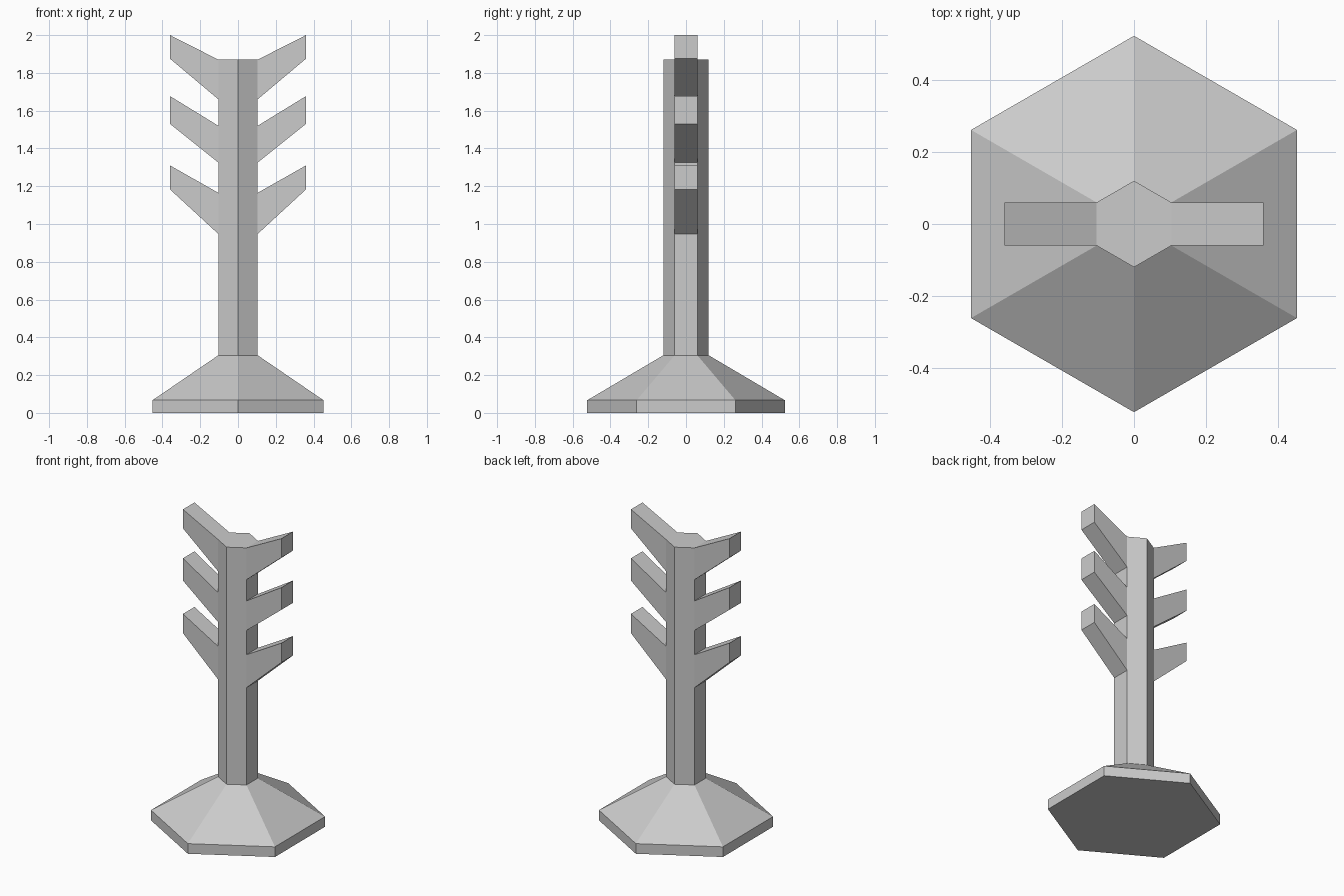
import bpy, bmesh
from math import sin, cos, pi

if "Cube" in bpy.data.objects:
    bpy.data.objects.remove(bpy.data.objects["Cube"])


def make_object(name, verts, faces):
    mesh = bpy.data.meshes.new(name)
    mesh.from_pydata(verts, [], faces)
    bm = bmesh.new()
    bm.from_mesh(mesh)
    bmesh.ops.recalc_face_normals(bm, faces=bm.faces)
    bm.to_mesh(mesh)
    bm.free()
    obj = bpy.data.objects.new(name, mesh)
    bpy.context.collection.objects.link(obj)
    return obj


# Hexagonal foot and post, lofted from (radius, height) rings
SIDES = 6
profile = [(0.523, 0.0), (0.523, 0.067), (0.12, 0.305), (0.12, 1.87)]
verts = [(r * cos(pi / 2 + 2 * pi * k / SIDES), r * sin(pi / 2 + 2 * pi * k / SIDES), z)
         for r, z in profile for k in range(SIDES)]
faces = [tuple(range(SIDES)), tuple(range(len(verts) - SIDES, len(verts)))]
for ring in range(len(profile) - 1):
    for k in range(SIDES):
        a, b = ring * SIDES + k, ring * SIDES + (k + 1) % SIDES
        faces.append((a, b, b + SIDES, a + SIDES))
make_object("post_with_foot", verts, faces)

# Slanted pegs: side profile in x-z, extruded along y
X_IN, X_OUT, HALF = 0.12 * cos(pi / 6), 0.36, 0.06


def peg(name, side, in_low, in_high, out_low, out_high):
    outline = [(X_IN, in_low), (X_OUT, out_low), (X_OUT, out_high), (X_IN, in_high)]
    v = [(side * x, y, z) for y in (-HALF, HALF) for x, z in outline]
    f = [(0, 1, 2, 3), (4, 5, 6, 7)]
    f += [(i, (i + 1) % 4, (i + 1) % 4 + 4, i + 4) for i in range(4)]
    make_object(name, v, f)


levels = {
    "lower": (0.947, 1.165, 1.183, 1.31),
    "middle": (1.325, 1.52, 1.53, 1.677),
    "upper": (1.66, 1.87, 1.875, 2.0),
}
for level, heights in levels.items():
    for label, side in (("left", -1), ("right", 1)):
        peg(f"{level}_peg_{label}", side, *heights)
